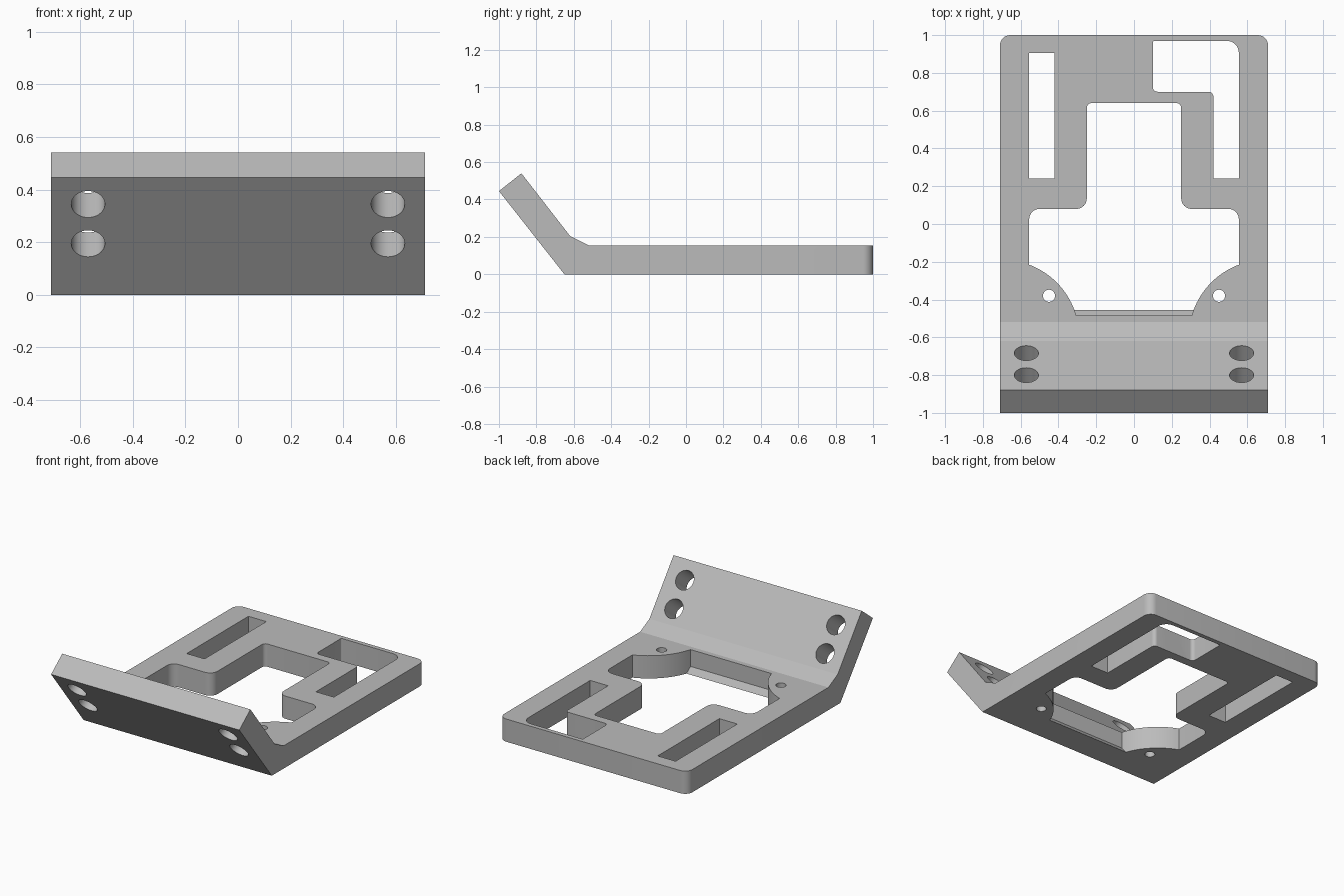
import bpy, bmesh, math
from mathutils import Vector, Matrix

if "Cube" in bpy.data.objects:
    bpy.data.objects.remove(bpy.data.objects["Cube"])

grey = bpy.data.materials.new("plain_grey")
grey.use_nodes = True
COLOUR = (0.5, 0.5, 0.5, 1)
grey.diffuse_color = COLOUR
grey.node_tree.nodes["Principled BSDF"].inputs["Base Color"].default_value = COLOUR


def rounded(corners, steps=8):
    """Turn (x, y, radius) corners into an outline with filleted right angles."""
    out = []
    for i, (x, y, r) in enumerate(corners):
        p = Vector((x, y))
        if not r:
            out.append(p)
            continue
        a = (Vector(corners[i - 1][:2]) - p).normalized()
        b = (Vector(corners[(i + 1) % len(corners)][:2]) - p).normalized()
        for k in range(steps + 1):
            t = k / steps * math.pi / 2
            out.append(p + a * r * (1 - math.sin(t)) + b * r * (1 - math.cos(t)))
    return out


def prism(name, points, depth):
    """Extrude a closed 3D outline along a vector."""
    bm = bmesh.new()
    face = bm.faces.new([bm.verts.new(p) for p in points])
    new = bmesh.ops.extrude_face_region(bm, geom=[face])["geom"]
    moved = [v for v in new if isinstance(v, bmesh.types.BMVert)]
    bmesh.ops.translate(bm, verts=moved, vec=depth)
    bmesh.ops.recalc_face_normals(bm, faces=bm.faces)
    return finish(name, bm)


def finish(name, bm):
    mesh = bpy.data.meshes.new(name)
    bm.to_mesh(mesh)
    bm.free()
    mesh.materials.append(grey)
    ob = bpy.data.objects.new(name, mesh)
    bpy.context.collection.objects.link(ob)
    return ob


def upright(name, corners):
    """Vertical cutter through the plate."""
    return prism(name, [(p.x, p.y, -0.1) for p in rounded(corners)], (0, 0, 0.6))


def along_x(name, profile, half):
    """Side profile of (y, z) points, extruded across the width."""
    return prism(name, [(-half, y, z) for y, z in profile], (2 * half, 0, 0))


def cylinder(name, centre, radius, length, tilt=0, sides=48):
    bm = bmesh.new()
    place = Matrix.Translation(centre) @ Matrix.Rotation(tilt, 4, "X")
    bmesh.ops.create_cone(bm, cap_ends=True, segments=sides, radius1=radius,
                          radius2=radius, depth=length, matrix=place)
    return finish(name, bm)


def subtract(target, cutters):
    """Cut each helper out of the target, then remove the helpers."""
    for c in cutters:
        c.hide_render = True
        mod = target.modifiers.new("cut", "BOOLEAN")
        mod.operation, mod.solver, mod.object = "DIFFERENCE", "EXACT", c
    bpy.context.view_layer.update()
    graph = bpy.context.evaluated_depsgraph_get()
    mesh = bpy.data.meshes.new_from_object(target.evaluated_get(graph))
    target.modifiers.clear()
    target.data = mesh
    for c in cutters:
        bpy.data.objects.remove(c)


# Flat plate with the tilted front flange
W = 0.71
bracket = along_x("bracket_plate", [(-0.65, 0), (1, 0), (1, 0.155), (-0.52, 0.155),
                                    (-0.62, 0.205), (-0.88, 0.54), (-1, 0.445)], W)
bm = bmesh.new()
bm.from_mesh(bracket.data)
corners = [e for e in bm.edges if all(v.co.y > 0.99 for v in e.verts)
           and abs(e.verts[0].co.x - e.verts[1].co.x) < 0.01]
bmesh.ops.bevel(bm, geom=corners, offset=0.055, segments=8, profile=0.5, affect="EDGES")
bm.to_mesh(bracket.data)
bm.free()

# Central opening, keeping round lobes and a sloped front lip
half = [(0.555, -0.485, 0), (0.555, 0.08, 0.055), (0.25, 0.08, 0.055), (0.25, 0.64, 0.025)]
opening = upright("opening", half + [(-x, y, r) for x, y, r in reversed(half)])
lobes = [cylinder("lobe", (s * 0.7, -0.6, 0.2), 0.411, 1, sides=96) for s in (-1, 1)]
lip = along_x("lip", [(-0.485, 0.04), (-0.38, -0.1), (-0.38, -0.2), (-0.6, -0.2),
                      (-0.6, 0.04)], 0.5)
subtract(opening, lobes + [lip])

# Straight slot and L-shaped slot
slot = upright("slot", [(-0.555, 0.24, 0), (-0.42, 0.24, 0), (-0.42, 0.905, 0),
                        (-0.555, 0.905, 0)])
l_slot = upright("l_slot", [(0.42, 0.24, 0), (0.555, 0.24, 0), (0.555, 0.97, 0.065),
                            (0.1, 0.97, 0.008), (0.1, 0.7, 0.025), (0.42, 0.7, 0.025)])
cutters = [opening, slot, l_slot]

# Screw holes in the lobes and mounting holes square to the flange
tilt = -math.atan2(0.79, 0.61)
for s in (-1, 1):
    cutters.append(cylinder("screw_hole", (s * 0.45, -0.38, 0.1), 0.032, 0.5))
    for y, z in ((-0.86, 0.391), (-0.743, 0.241)):
        cutters.append(cylinder("mount_hole", (s * 0.57, y, z), 0.064, 0.3, tilt))
subtract(bracket, cutters)

# Smooth fillets and bores, crisp edges elsewhere
bpy.ops.object.select_all(action="DESELECT")
bracket.select_set(True)
bpy.context.view_layer.objects.active = bracket
bpy.ops.object.shade_smooth_by_angle(angle=math.radians(20))
